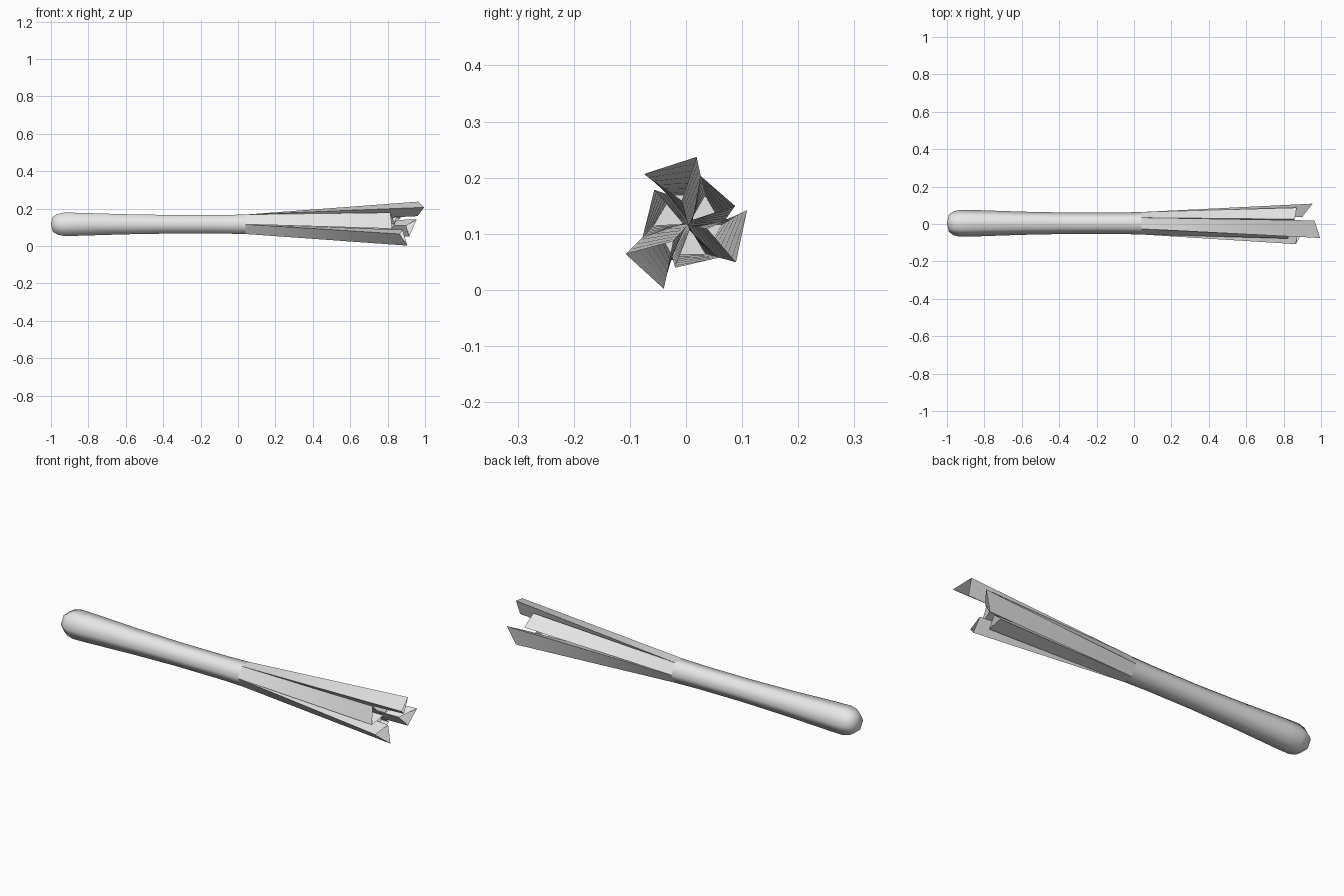
import bpy, bmesh
from math import sin, cos, radians

CY, CZ = 0.004, 0.116
SIDES = 6
ROOT_X, ROOT_R = 0.04, 0.06

old = bpy.data.objects.get("Cube")
if old:
    bpy.data.objects.remove(old, do_unlink=True)

mat = bpy.data.materials.new("light_gray")
mat.use_nodes = True
color = (0.8, 0.8, 0.8, 1)
mat.diffuse_color = color
mat.node_tree.nodes["Principled BSDF"].inputs["Base Color"].default_value = color


def polar(x, r, angle):
    a = radians(angle)
    return (x, CY + r * cos(a), CZ + r * sin(a))


def finish(name, bm, smooth):
    bmesh.ops.recalc_face_normals(bm, faces=bm.faces[:])
    for f in bm.faces:
        f.smooth = smooth
    mesh = bpy.data.meshes.new(name)
    bm.to_mesh(mesh)
    bm.free()
    mesh.materials.append(mat)
    obj = bpy.data.objects.new(name, mesh)
    bpy.context.collection.objects.link(obj)
    return obj


# Handle: six-sided shaft with a rounded butt, waisted along its length
profile = [(-0.99, 0.046), (-0.965, 0.064), (-0.93, 0.072), (-0.86, 0.071),
           (-0.6, 0.062), (-0.35, 0.057), (-0.1, 0.057), (ROOT_X, ROOT_R)]
bm = bmesh.new()
rings = [[bm.verts.new(polar(x, r, 360 * i / SIDES)) for i in range(SIDES)]
         for x, r in profile]
for a, b in zip(rings, rings[1:]):
    for i in range(SIDES):
        j = (i + 1) % SIDES
        bm.faces.new((a[i], a[j], b[j], b[i]))
for ring, x in ((rings[0], -1), (rings[-1], ROOT_X)):
    hub = bm.verts.new((x, CY, CZ))
    for i in range(SIDES):
        bm.faces.new((ring[i], ring[(i + 1) % SIDES], hub))
# keep the flat root end crisp
for i in range(SIDES):
    bm.edges.get((rings[-1][i], rings[-1][(i + 1) % SIDES])).smooth = False
finish("handle", bm, True)

# Petals: open wedge channels; two outer tips and one inner tip as (x, radius, angle)
petals = [
    ("upper_left", (0.87, 0.09, 22), (0.86, 0.09, 76), (0.84, 0.012, 49)),
    ("top", (0.965, 0.122, 83), (0.995, 0.12, 131), (0.96, 0.045, 105)),
    ("upper_front", (0.815, 0.087, 134), (0.825, 0.085, 196), (0.84, 0.01, 165)),
    ("lower_front", (0.865, 0.123, 205), (0.905, 0.122, 249), (0.88, 0.04, 227)),
    ("bottom", (0.83, 0.08, 253), (0.83, 0.08, 313), (0.82, 0.01, 283)),
    ("back", (0.915, 0.108, 322), (0.955, 0.108, 374), (0.9, 0.035, 348)),
]
for k, (label, first, second, inner) in enumerate(petals):
    bm = bmesh.new()
    root = [bm.verts.new(p) for p in (polar(ROOT_X, ROOT_R, 60 * k),
                                      polar(ROOT_X, ROOT_R, 60 * k + 60),
                                      (ROOT_X, CY, CZ))]
    tip = [bm.verts.new(polar(*p)) for p in (first, second, inner)]
    for i in range(3):
        j = (i + 1) % 3
        bm.faces.new((root[i], root[j], tip[j], tip[i]))
    # close the root only for consistent outward normals, then reopen it
    ends = [bm.faces.new(root), bm.faces.new(tip)]
    bmesh.ops.recalc_face_normals(bm, faces=bm.faces[:])
    bmesh.ops.delete(bm, geom=ends, context="FACES_ONLY")
    # refine along the length so the twist stays smooth
    long_edges = [e for e in bm.edges if e.calc_length() > 0.5]
    bmesh.ops.subdivide_edges(bm, edges=long_edges, cuts=5, use_grid_fill=True)
    for e in bm.edges:
        if len(e.link_faces) == 2 and e.calc_face_angle(0) > radians(30):
            e.smooth = False
    finish(label + "_petal", bm, True)
